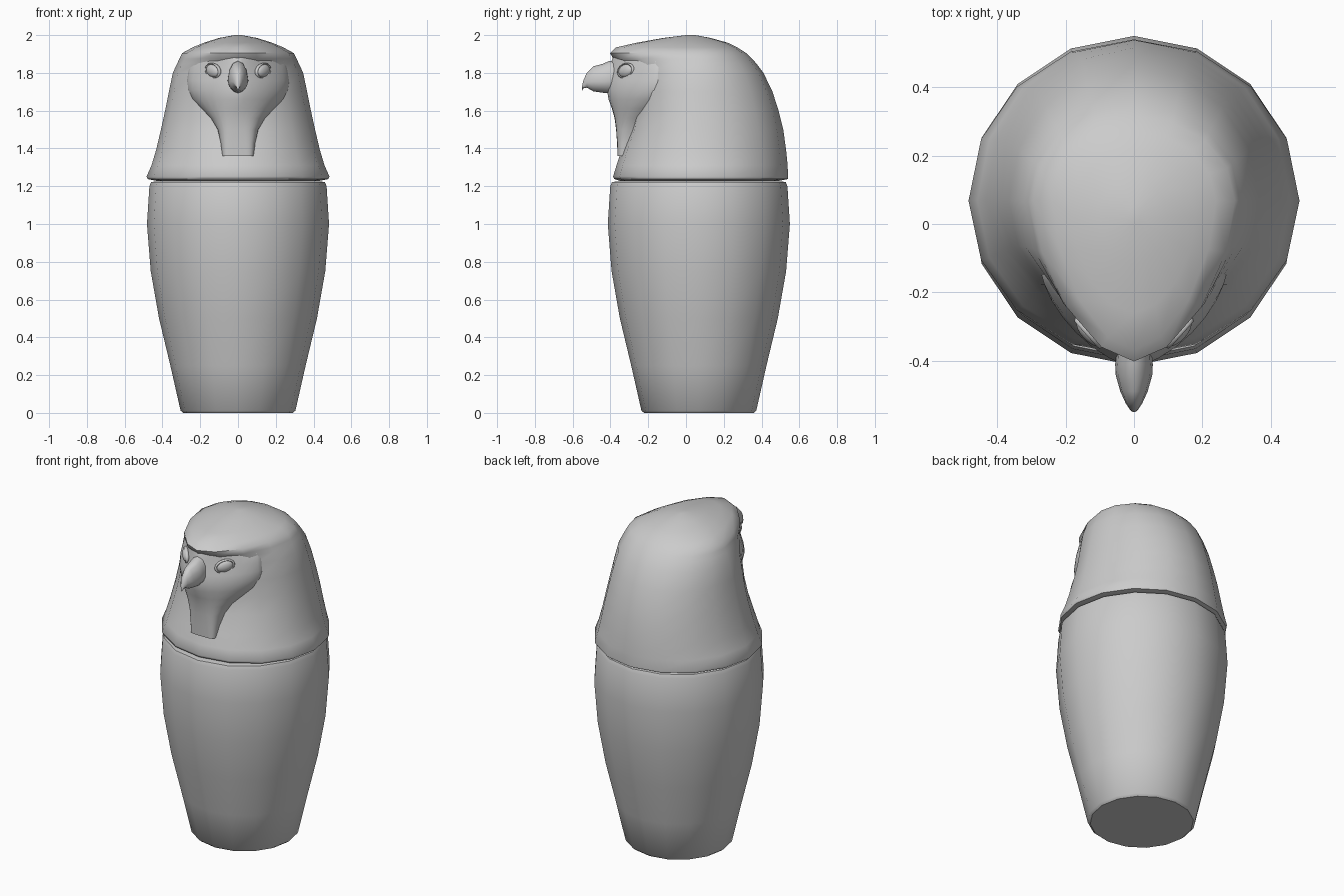
import bpy, bmesh, math
from mathutils import Matrix

if "Cube" in bpy.data.objects:
    bpy.data.objects.remove(bpy.data.objects["Cube"])


def smooth(ob, angle=38):
    bpy.ops.object.select_all(action='DESELECT')
    ob.select_set(True)
    bpy.context.view_layer.objects.active = ob
    bpy.ops.object.shade_smooth_by_angle(angle=math.radians(angle))


def loft(name, rings, angle=38):
    """Skin a list of equal-length point rings and cap both ends."""
    bm = bmesh.new()
    vs = [[bm.verts.new(p) for p in r] for r in rings]
    n = len(vs[0])
    for a, b in zip(vs, vs[1:]):
        for i in range(n):
            j = (i + 1) % n
            bm.faces.new((a[i], a[j], b[j], b[i]))
    bm.faces.new(vs[0])
    bm.faces.new(vs[-1])
    bmesh.ops.recalc_face_normals(bm, faces=bm.faces)
    me = bpy.data.meshes.new(name)
    bm.to_mesh(me)
    bm.free()
    ob = bpy.data.objects.new(name, me)
    bpy.context.collection.objects.link(ob)
    smooth(ob, angle)
    return ob


def oval(n, half, front, mid, back, power=2):
    """Closed outline; the front half can be pointed (<2) or boxy (>2)."""
    pts = []
    for i in range(n):
        a = 2 * math.pi * i / n
        c, s = math.cos(a), math.sin(a)
        e = 2 / power if s < 0 else 1
        x = math.copysign(abs(c) ** e, c) * half
        k = abs(s) ** e
        pts.append((x, mid + k * ((front - mid) if s < 0 else (back - mid))))
    return pts


def level(n, z, *args):
    return [(x, y, z) for x, y in oval(n, *args)]


MID = 0.068

# Jar body
body = [(0.0, 0.29), (0.012, 0.304), (0.25, 0.358), (0.5, 0.418), (0.75, 0.462),
        (1.0, 0.482), (1.2, 0.469), (1.222, 0.46), (1.226, 0.43)]
loft("jar_body", [level(16, z, r, MID - r, MID, MID + r) for z, r in body])

# Hooded lid: z, half width, front, back, front shape
hood = [(1.228, 0.43, -0.35, 0.49, 2), (1.238, 0.478, -0.38, 0.54, 2),
        (1.252, 0.484, -0.386, 0.54, 2), (1.31, 0.458, -0.368, 0.538, 2),
        (1.39, 0.434, -0.342, 0.53, 2), (1.5, 0.408, -0.30, 0.515, 2),
        (1.6, 0.386, -0.28, 0.49, 2), (1.7, 0.366, -0.28, 0.458, 2),
        (1.8, 0.345, -0.28, 0.41, 2), (1.85, 0.322, -0.34, 0.372, 1.8),
        (1.875, 0.31, -0.385, 0.35, 1.7), (1.905, 0.295, -0.402, 0.318, 1.7),
        (1.935, 0.24, -0.37, 0.272, 1.7), (1.96, 0.18, -0.26, 0.22, 1.8),
        (1.985, 0.10, -0.12, 0.13, 2), (2.0, 0.02, 0.0, 0.05, 2)]
loft("hood_lid", [level(16, z, w, f, MID if z < 1.95 else 0.02, b, p)
                  for z, w, f, b, p in hood], 50)

# Face mask: z, half width, front, mid, front shape
face = [(1.36, 0.084, -0.362, -0.29, 5), (1.43, 0.092, -0.365, -0.28, 4),
        (1.5, 0.108, -0.37, -0.265, 3), (1.56, 0.145, -0.378, -0.23, 2.3),
        (1.61, 0.195, -0.392, -0.19, 1.9), (1.66, 0.245, -0.41, -0.16, 1.6),
        (1.71, 0.268, -0.418, -0.15, 1.5), (1.76, 0.27, -0.412, -0.15, 1.4),
        (1.81, 0.262, -0.402, -0.15, 1.3), (1.86, 0.25, -0.395, -0.14, 1.3),
        (1.885, 0.23, -0.385, -0.13, 1.4)]
loft("face", [level(32, z, w, f, m, 0.0, p) for z, w, f, m, p in face], 45)

# Beak: y, top, bottom, half width (sections run forward and hook down)
beak = [(-0.34, 1.87, 1.69, 0.05), (-0.41, 1.862, 1.692, 0.055),
        (-0.44, 1.848, 1.695, 0.054), (-0.49, 1.835, 1.702, 0.04),
        (-0.525, 1.80, 1.722, 0.024), (-0.543, 1.762, 1.718, 0.012),
        (-0.55, 1.73, 1.706, 0.004)]
loft("beak", [[(x, y, z) for x, z in oval(12, w, b, b + 0.38 * (t - b), t, 1.7)]
              for y, t, b, w in beak], 50)

# Eyes and their rims, mirrored across x
place = (Matrix.Translation((0.132, -0.318, 1.811)) @ Matrix.Rotation(math.radians(48), 4, 'Z')
         @ Matrix.Rotation(math.radians(-14), 4, 'Y'))
bpy.ops.mesh.primitive_uv_sphere_add(segments=20, ring_count=12, radius=1)
eye = bpy.context.object
eye.name = "eyes"
eye.data.transform(place @ Matrix.Diagonal((0.05, 0.022, 0.034, 1)))
bpy.ops.mesh.primitive_torus_add(major_segments=24, minor_segments=8,
                                 major_radius=1, minor_radius=0.14)
rim = bpy.context.object
rim.name = "eye_rims"
rim.data.transform(place @ Matrix.Diagonal((0.052, 0.07, 0.036, 1))
                   @ Matrix.Rotation(math.pi / 2, 4, 'X'))
for ob in (eye, rim):
    smooth(ob, 60)
    ob.modifiers.new("mirror", 'MIRROR')
